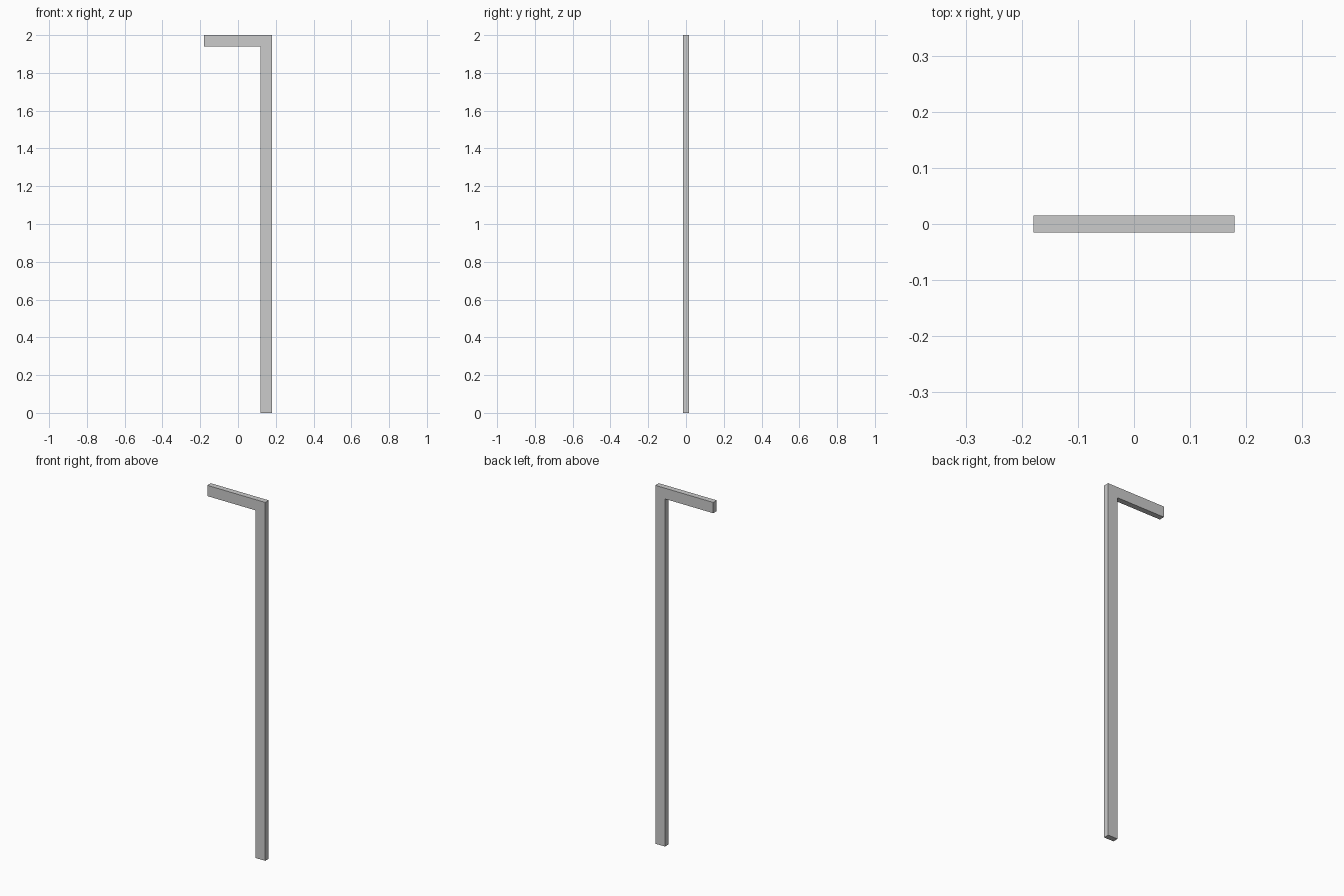
import bpy, bmesh

if "Cube" in bpy.data.objects:
    bpy.data.objects.remove(bpy.data.objects["Cube"])

HALF_W, HALF_D, HEIGHT, BAR = 0.179, 0.0155, 2.0, 0.06

# L-shaped outline in the XZ plane: tall post with a short arm at the top
outline = [
    (HALF_W - BAR, 0), (HALF_W, 0), (HALF_W, HEIGHT),
    (-HALF_W, HEIGHT), (-HALF_W, HEIGHT - BAR), (HALF_W - BAR, HEIGHT - BAR),
]

# Extrude the outline through the thickness
bm = bmesh.new()
face = bm.faces.new([bm.verts.new((x, -HALF_D, z)) for x, z in outline])
result = bmesh.ops.extrude_face_region(bm, geom=[face], use_keep_orig=True)
moved = [g for g in result["geom"] if isinstance(g, bmesh.types.BMVert)]
bmesh.ops.translate(bm, verts=moved, vec=(0, 2 * HALF_D, 0))
bmesh.ops.recalc_face_normals(bm, faces=bm.faces)

mesh = bpy.data.meshes.new("angled_post")
bm.to_mesh(mesh)
bm.free()
post = bpy.data.objects.new("angled_post", mesh)
bpy.context.collection.objects.link(post)
